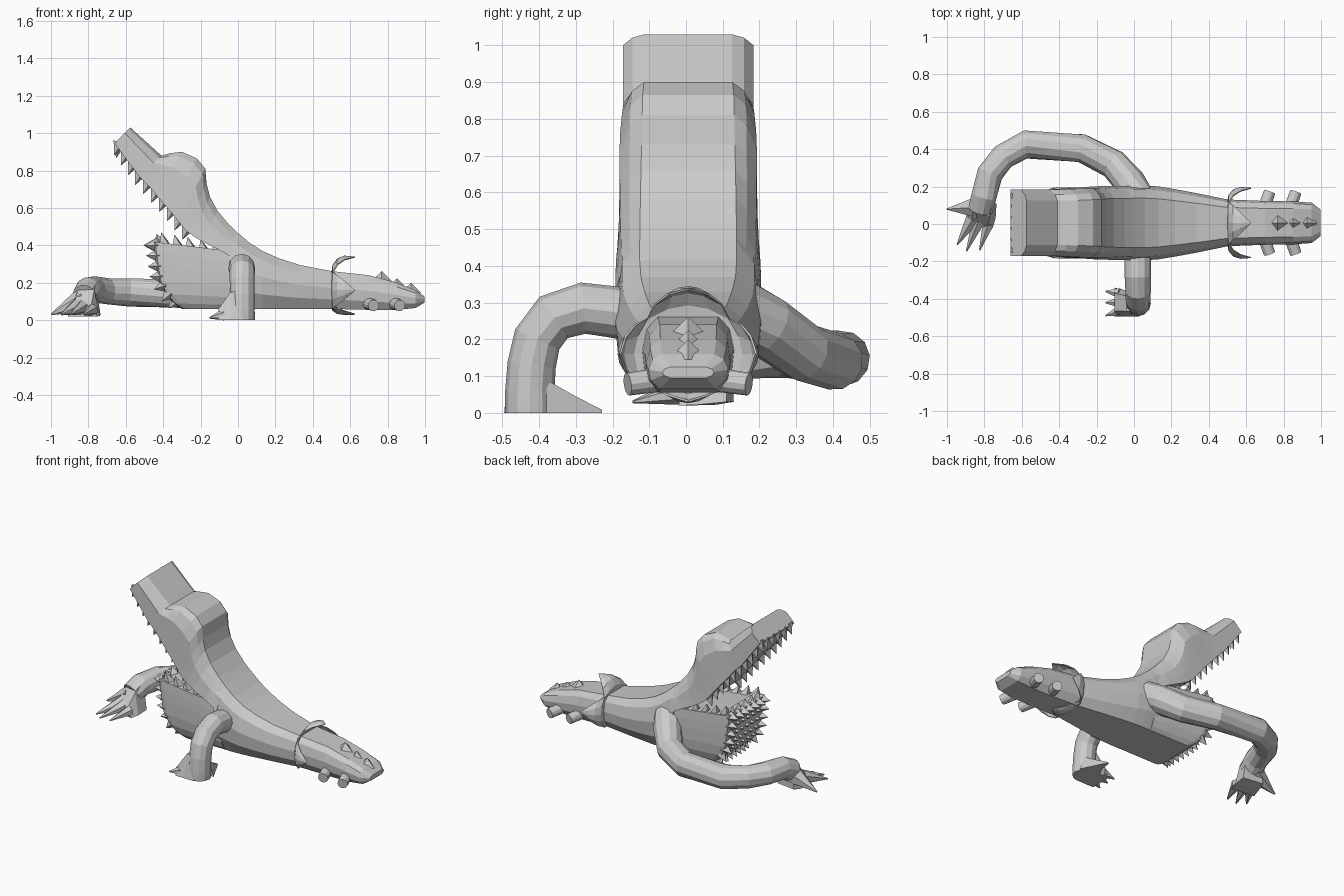
import bpy, bmesh, math
from mathutils import Vector as V

if "Cube" in bpy.data.objects:
    bpy.data.objects.remove(bpy.data.objects["Cube"])

Y0 = 0.006  # centre line of the body


def finish(bm, name):
    bmesh.ops.recalc_face_normals(bm, faces=bm.faces)
    me = bpy.data.meshes.new(name)
    bm.to_mesh(me)
    bm.free()
    ob = bpy.data.objects.new(name, me)
    bpy.context.collection.objects.link(ob)
    return ob


def skin(bm, rings):
    vs = [[bm.verts.new(p) for p in r] for r in rings]
    n = len(vs[0])
    for a, b in zip(vs, vs[1:]):
        for i in range(n):
            bm.faces.new((a[i], a[(i + 1) % n], b[(i + 1) % n], b[i]))
    bm.faces.new(vs[0])
    bm.faces.new(vs[-1])


# section shape: (side as fraction of half width, fraction from top to bottom)
ROUND = [(.66, 0), (.9, .16), (1, .45), (.95, .75), (.7, 1)]
JAW = [(.8, 0), (.97, .03), (1, .1), (1, .7), (.98, 1)]
BOX = [(.67, 0), (.85, .1), (1, .35), (1, .7), (1, 1)]
NECK = [(.66, 0), (.79, .25), (.9, .52), (.95, .75), (1, 1)]


def loft(name, sections, shape, end_shape=None, start=0):
    """the shape may change to end_shape from section number start on"""
    bm = bmesh.new()
    rings = []
    for i, (tx, tz, bx, bz, w) in enumerate(sections):
        k = max(0, (i - start) / (len(sections) - 1 - start))
        t, b = V((tx, 0, tz)), V((bx, 0, bz))
        half = []
        for p, q in zip(shape, end_shape or shape):
            s, f = V(p).lerp(V(q), k)
            half.append((s * w, t.lerp(b, f)))
        rings.append([p + V((0, Y0 + s, 0)) for s, p in half] +
                     [p + V((0, Y0 - s, 0)) for s, p in reversed(half)])
    skin(bm, rings)
    return finish(bm, name)


def tube(name, path, n=12):
    bm = bmesh.new()
    pts = [V(p[:3]) for p in path]
    rings = []
    for i, p in enumerate(pts):
        d = (pts[min(i + 1, len(pts) - 1)] - pts[max(i - 1, 0)]).normalized()
        q = V((0, 0, 1)).rotation_difference(d)
        r = path[i][3]
        rings.append([p + q @ V((r * math.cos(k * math.tau / n), r * math.sin(k * math.tau / n), 0))
                      for k in range(n)])
    # untwist: match each ring to the one before
    for i in range(1, len(rings)):
        a, b = rings[i - 1], rings[i]
        k = min(range(n), key=lambda j: sum((a[m] - b[(m + j) % n]).length for m in range(n)))
        rings[i] = b[k:] + b[:k]
    skin(bm, rings)
    return finish(bm, name)


def wedge(name, rows):
    """rows: two ground points, then bottom and top height"""
    bm = bmesh.new()
    skin(bm, [[(*a, lo), (*b, lo), (*V(b).lerp(V(a), .2), hi), (*V(a).lerp(V(b), .2), hi)]
              for a, b, lo, hi in rows])
    return finish(bm, name)


def cones(name, items, sides=4):
    """items: base point, tip point, radius at base, radius at tip"""
    bm = bmesh.new()
    for a, b, r, r2 in items:
        a, b = V(a), V(b)
        q = (b - a).to_track_quat('Z', 'Y').to_matrix().to_4x4()
        q.translation = (a + b) / 2
        bmesh.ops.create_cone(bm, cap_ends=True, segments=sides, radius1=r, radius2=r2,
                              depth=(b - a).length, matrix=q)
    return finish(bm, name)


def along(path, t):
    """point and direction at fraction t of a polyline in x,z"""
    pts = [V((x, 0, z)) for x, z in path]
    lens = [(b - a).length for a, b in zip(pts, pts[1:])]
    d = t * sum(lens)
    for a, b, l in zip(pts, pts[1:], lens):
        if d <= l + 1e-6:
            return a.lerp(b, d / l), (b - a).normalized()
        d -= l


# raised head with brow and snout
loft("upper_head", [
    (-.575, 1.03, -.66, .945, .178), (-.41, .88, -.53, .77, .178), (-.36, .893, -.47, .71, .178),
    (-.30, .90, -.43, .66, .18), (-.22, .865, -.36, .58, .185), (-.175, .81, -.32, .53, .187),
    (-.168, .73, -.28, .48, .19), (-.15, .66, -.24, .45, .193), (-.11, .585, -.19, .42, .196),
    (-.05, .513, -.10, .375, .198), (.0, .465, -.02, .33, .198)], BOX, NECK, 5)

# trunk and tapering tail
loft("trunk_and_tail", [
    (-.045, .50, -.05, .06, .198), (.0, .466, .0, .06, .2), (.06, .415, .06, .06, .2),
    (.13, .37, .13, .06, .195), (.22, .33, .22, .06, .18), (.33, .295, .33, .06, .16),
    (.5, .262, .5, .06, .125), (.7, .24, .7, .055, .117), (.85, .20, .85, .055, .115),
    (.95, .16, .95, .065, .108), (.998, .125, .998, .095, .07)], ROUND)

# lower jaw with curved front wall
loft("lower_jaw", [
    (-.30, .06, 0, .06, .14), (-.345, .09, 0, .08, .16), (-.39, .14, 0, .12, .178),
    (-.425, .21, 0, .18, .187), (-.44, .30, 0, .25, .19), (-.45, .37, 0, .30, .19),
    (-.455, .42, -.05, .37, .188)], JAW)

# teeth of the upper jaw
edge = [(-.645, .935), (-.53, .775), (-.43, .665), (-.36, .585), (-.28, .485)]
teeth = []
for s in (-1, 1):
    for i in range(10):
        p, d = along(edge, i / 9)
        p += V((.012, Y0 + s * .143, .012))
        teeth.append((p, p + V((-.03, s * .008, -.068)), .036, 0))
for i in range(1, 5):
    p = V((-.632, Y0 - .15 + .06 * i, .945))
    teeth.append((p, p + V((-.02, 0, -.08)), .032, 0))
cones("upper_teeth", teeth)

# teeth along the rim of the lower jaw
teeth = []
for s in (-1, 1):
    for i in range(5):
        p = V((-.395 + .07 * i, Y0 + s * .155, .405 - .012 * i))
        teeth.append((p, p + V((-.015, s * .012, .065)), .036, 0))
for i in range(5):
    p = V((-.42, Y0 - .13 + .065 * i, .415))
    teeth.append((p, p + V((-.015, 0, .045)), .034, 0))
cones("rim_teeth", teeth)

# front wall: large spikes at the border, small ones inside
wall = [(-.325, .085), (-.39, .14), (-.425, .21), (-.44, .30), (-.455, .41)]
spikes = []
for i in range(7):
    p, d = along(wall, .05 + i / 6 * .92)
    out = V((-d.z, 0, d.x))
    for j in range(7):
        k = (j - 3) / 3
        big = i in (0, 6) or abs(k) > .9
        b = p + V((.008 * (abs(k) > .9), Y0 + k * (.125 + .028 * min(i, 1)), 0)) - out * .012
        spikes.append((b, b + out * (.066 if big else .04) + V((0, k * .01, .008)),
                       .037 if big else .022, 0))
cones("jaw_spikes", spikes)

# collar of four curling pointed petals
curl = [(.50, 0, 1), (.505, .035, .98), (.53, .07, .8), (.57, .085, .5), (.625, .08, .02)]
bm = bmesh.new()
for ang, base, w, g in ((0, .10, .115, 1), (90, .12, .10, .85), (180, .095, .115, .45), (270, .12, .10, .85)):
    a = math.radians(ang)
    up, side = V((0, math.sin(a), math.cos(a))), V((0, math.cos(a), -math.sin(a)))
    rows = []
    for x, h, f in curl:
        c = V((x, Y0, .16)) + up * (base + h * g)
        rows.append([bm.verts.new(c + side * (k * w * f) - up * (k * k * .04 * f))
                     for k in (-1, -.5, 0, .5, 1)])
    for r, s in zip(rows, rows[1:]):
        for i in range(4):
            bm.faces.new((r[i], r[i + 1], s[i + 1], s[i]))
collar = finish(bm, "collar_petals")
collar.modifiers.new("thickness", 'SOLIDIFY').thickness = .006

# short pegs beside the tail and spikes on its top
cones("tail_pegs", [((x, Y0 + s * .08, .09), (x + .03, Y0 + s * .165, .078), .033, .031)
                    for x in (.695, .835) for s in (-1, 1)], 12)
cones("tail_spikes", [((x, Y0, z - .055), (x, Y0, z), .055, 0)
                      for x, z in ((.768, .262), (.85, .225), (.925, .2))])

# bent standing leg with foot and claws
tube("standing_leg", [(.02, -.12, .26, .07), (.02, -.20, .275, .07), (.02, -.28, .285, .07),
                      (.022, -.36, .26, .068), (.022, -.405, .20, .066), (.022, -.42, .13, .066),
                      (.022, -.425, .06, .067), (.022, -.425, .03, .068), (.022, -.425, 0, .068)])
wedge("standing_foot", [((.03, -.495), (.03, -.355), 0, .16), ((-.04, -.495), (-.04, -.355), 0, .15),
                        ((-.105, -.495), (-.105, -.34), 0, .06)])
wedge("inner_toe", [((-.05, -.38), (.09, -.38), 0, .09), ((-.01, -.30), (.05, -.30), 0, .045),
                    ((.0, -.228), (.015, -.228), 0, .008)])
cones("standing_claws", [((-.08, y, .028), (-.152, t, .012), .03, .004)
                         for y, t in ((-.37, -.36), (-.42, -.42), (-.465, -.49))], 6)

# long arm reaching forward on the other side
tube("reaching_arm", [(.03, .13, .29, .085), (-.02, .22, .235, .085), (-.11, .32, .165, .08),
                      (-.28, .405, .14, .078), (-.58, .425, .148, .076), (-.70, .36, .155, .07),
                      (-.77, .27, .165, .07), (-.802, .15, .16, .07), (-.82, .08, .125, .068)])
wedge("reaching_hand", [((-.87, .13), (-.735, .11), .03, .20), ((-.885, .08), (-.74, .03), .022, .16),
                        ((-.91, .0), (-.755, -.02), .02, .075)])
cones("reaching_claws", [((-.83, .09, .11), (-1.0, .08, .03), .065, .004),
                         ((-.86, .03, .07), (-.945, -.11, .03), .045, .004),
                         ((-.83, .02, .07), (-.895, -.145, .03), .04, .004),
                         ((-.78, .0, .055), (-.825, -.14, .03), .034, .004)], 6)
